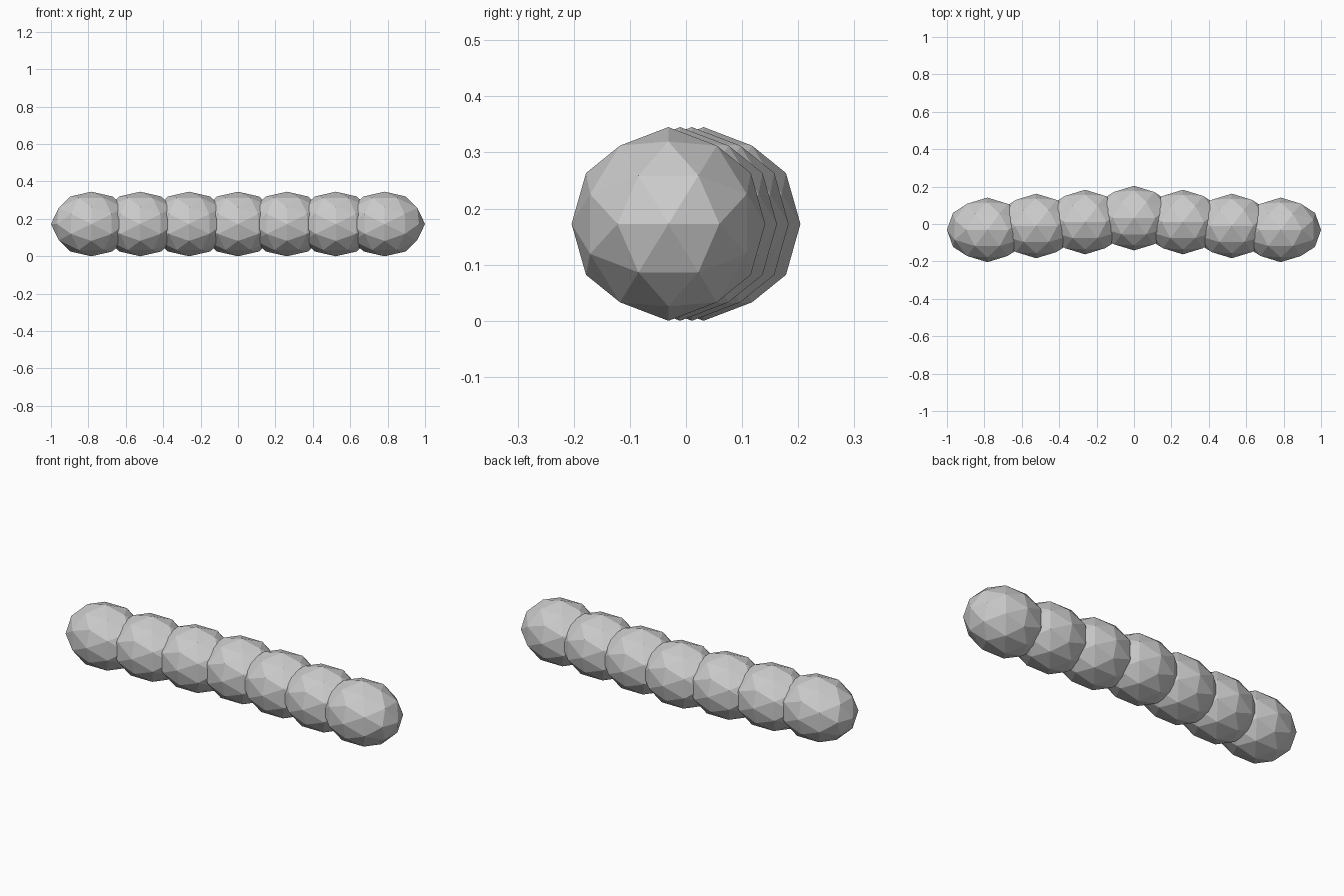
import bpy, bmesh, math
from mathutils import Matrix

if "Cube" in bpy.data.objects:
    bpy.data.objects.remove(bpy.data.objects["Cube"])

RADIUS = 0.1726
STRETCH = 1.25      # segments are longer along x
SPACING = 0.2614
STEP_BACK = 0.0209  # how far the row bends per segment

# Turn that puts an edge midpoint of the icosphere on every axis
TURN = Matrix.Rotation(-math.atan(2) / 2, 4, 'Y')


def segment(name, x, y):
    bm = bmesh.new()
    bmesh.ops.create_icosphere(bm, subdivisions=2, radius=RADIUS)
    bm.transform(Matrix.Diagonal((STRETCH, 1, 1, 1)) @ TURN)
    mesh = bpy.data.meshes.new(name)
    bm.to_mesh(mesh)
    bm.free()
    obj = bpy.data.objects.new(name, mesh)
    obj.location = (x, y, RADIUS)
    bpy.context.collection.objects.link(obj)


# Seven overlapping segments in a shallow V, the middle one furthest back
for i in range(-3, 4):
    segment(f"body_segment_{i + 4}", i * SPACING, (1.5 - abs(i)) * STEP_BACK)
